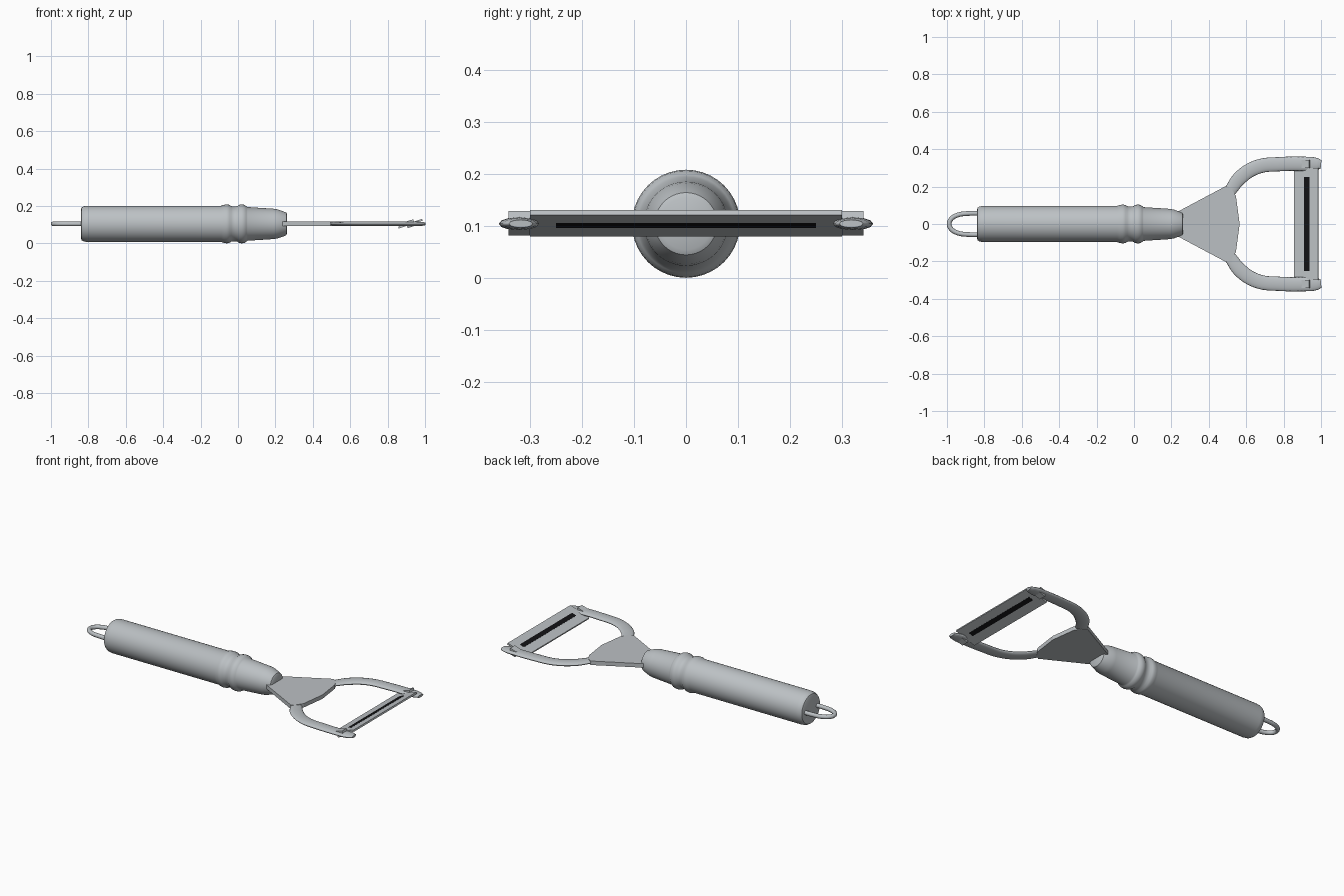
import bpy, bmesh, math
from mathutils import Matrix, Vector

cube = bpy.data.objects.get("Cube")
if cube:
    bpy.data.objects.remove(cube, do_unlink=True)

MID = 0.104  # height of the handle axis


def material(name, rgb, rough):
    m = bpy.data.materials.new(name)
    m.use_nodes = True
    m.diffuse_color = (*rgb, 1)
    bsdf = m.node_tree.nodes["Principled BSDF"]
    bsdf.inputs["Base Color"].default_value = (*rgb, 1)
    bsdf.inputs["Roughness"].default_value = rough
    return m


STEEL = material("steel grey", (0.50, 0.53, 0.55), 0.5)
BLACK = material("slot black", (0.006, 0.006, 0.007), 0.7)


def finish(bm, name, mat, smooth=True):
    bmesh.ops.recalc_face_normals(bm, faces=bm.faces)
    mesh = bpy.data.meshes.new(name)
    bm.to_mesh(mesh)
    bm.free()
    mesh.materials.append(mat)
    ob = bpy.data.objects.new(name, mesh)
    bpy.context.collection.objects.link(ob)
    ob.location.z = MID
    if smooth:
        shade(ob)
    return ob


def shade(ob):
    bpy.ops.object.select_all(action='DESELECT')
    ob.select_set(True)
    bpy.context.view_layer.objects.active = ob
    bpy.ops.object.shade_smooth_by_angle(angle=math.radians(35))


def lathe(name, profile, mat):
    """Spin (x, radius) points around the x axis."""
    bm = bmesh.new()
    verts = [bm.verts.new((x, 0, r)) for x, r in profile]
    edges = [bm.edges.new(pair) for pair in zip(verts, verts[1:])]
    bmesh.ops.spin(bm, geom=verts + edges, cent=(0, 0, 0), axis=(1, 0, 0),
                   angle=math.tau, steps=40, use_merge=True)
    bmesh.ops.remove_doubles(bm, verts=bm.verts, dist=0.0002)
    return finish(bm, name, mat)


def box(name, size, centre, mat, tilt=0):
    bm = bmesh.new()
    bmesh.ops.create_cube(bm, size=1)
    bm.transform(Matrix.Translation(Vector(centre)) @ Matrix.Rotation(-tilt, 4, 'Y')
                 @ Matrix.Diagonal((*size, 1)))
    return finish(bm, name, mat, False)


def tube(name, path, width, height):
    """Sweep a flattened round section along (x, y, taper) points."""
    cu = bpy.data.curves.new(name, 'CURVE')
    cu.dimensions = '3D'
    cu.bevel_depth = width
    cu.bevel_resolution = 4
    cu.use_fill_caps = True
    sp = cu.splines.new('BEZIER')
    sp.resolution_u = 8
    sp.bezier_points.add(len(path) - 1)
    for p, (x, y, taper) in zip(sp.bezier_points, path):
        p.co = (x, y, 0)
        p.radius = taper
        p.handle_left_type = p.handle_right_type = 'AUTO'
    ob = bpy.data.objects.new(name, cu)
    bpy.context.collection.objects.link(ob)
    ob.location.z = MID
    ob.scale.z = height / width
    bpy.ops.object.select_all(action='DESELECT')
    ob.select_set(True)
    bpy.context.view_layer.objects.active = ob
    bpy.ops.object.convert(target='MESH')
    ob = bpy.context.object
    ob.data.materials.clear()
    ob.data.materials.append(STEEL)
    shade(ob)


# Turned handle with two rings and a tapered nose
lathe("handle", [(-0.84, 0), (-0.84, 0.076), (-0.836, 0.087), (-0.825, 0.094),
                 (-0.805, 0.097), (-0.09, 0.097), (-0.075, 0.102), (-0.06, 0.104),
                 (-0.046, 0.102), (-0.036, 0.095), (-0.02, 0.093), (-0.004, 0.095),
                 (0.006, 0.102), (0.02, 0.104), (0.035, 0.102), (0.044, 0.095),
                 (0.052, 0.09), (0.19, 0.081), (0.21, 0.078), (0.245, 0.066),
                 (0.258, 0.06), (0.263, 0.05), (0.263, 0)], STEEL)

# Hanging loop
half = [(-0.80, 0.056), (-0.89, 0.056), (-0.945, 0.047), (-0.978, 0.026)]
tube("hanging_loop", [(x, y, 1) for x, y in half] + [(-0.988, 0, 1)]
     + [(x, -y, 1) for x, y in reversed(half)], 0.0125, 0.0125)

# Flat fan-shaped neck plate
side = [(0.2, 0.048), (0.495, 0.205), (0.52, 0.19), (0.545, 0.15)]
outline = side + [(0.565, 0)] + [(x, -y) for x, y in reversed(side)]
bm = bmesh.new()
face = bm.faces.new([bm.verts.new((x, y, -0.012)) for x, y in outline])
up = bmesh.ops.extrude_face_region(bm, geom=[face])["geom"]
bmesh.ops.translate(bm, vec=(0, 0, 0.024),
                    verts=[v for v in up if isinstance(v, bmesh.types.BMVert)])
finish(bm, "neck_plate", STEEL, False)

# Curved fork arms and blade pivots
TILT = math.radians(18)
for label, s in (("left", 1), ("right", -1)):
    tube(label + "_arm", [(0.512, s * 0.175, 0.85), (0.57, s * 0.25, 1),
                          (0.66, s * 0.305, 1), (0.78, s * 0.32, 1),
                          (0.95, s * 0.321, 1), (0.98, s * 0.32, 0.85),
                          (1.0, s * 0.318, 0.6)], 0.038, 0.0125)
    box(label + "_pivot", (0.042, 0.042, 0.036), (0.922, s * 0.321, 0.001), STEEL, TILT)

# Tilted blade with a dark slot showing on both faces
box("blade", (0.134, 0.6, 0.010), (0.922, 0, 0.001), STEEL, TILT)
box("blade_slot", (0.029, 0.5, 0.0115), (0.925, 0, 0.002), BLACK, TILT)
